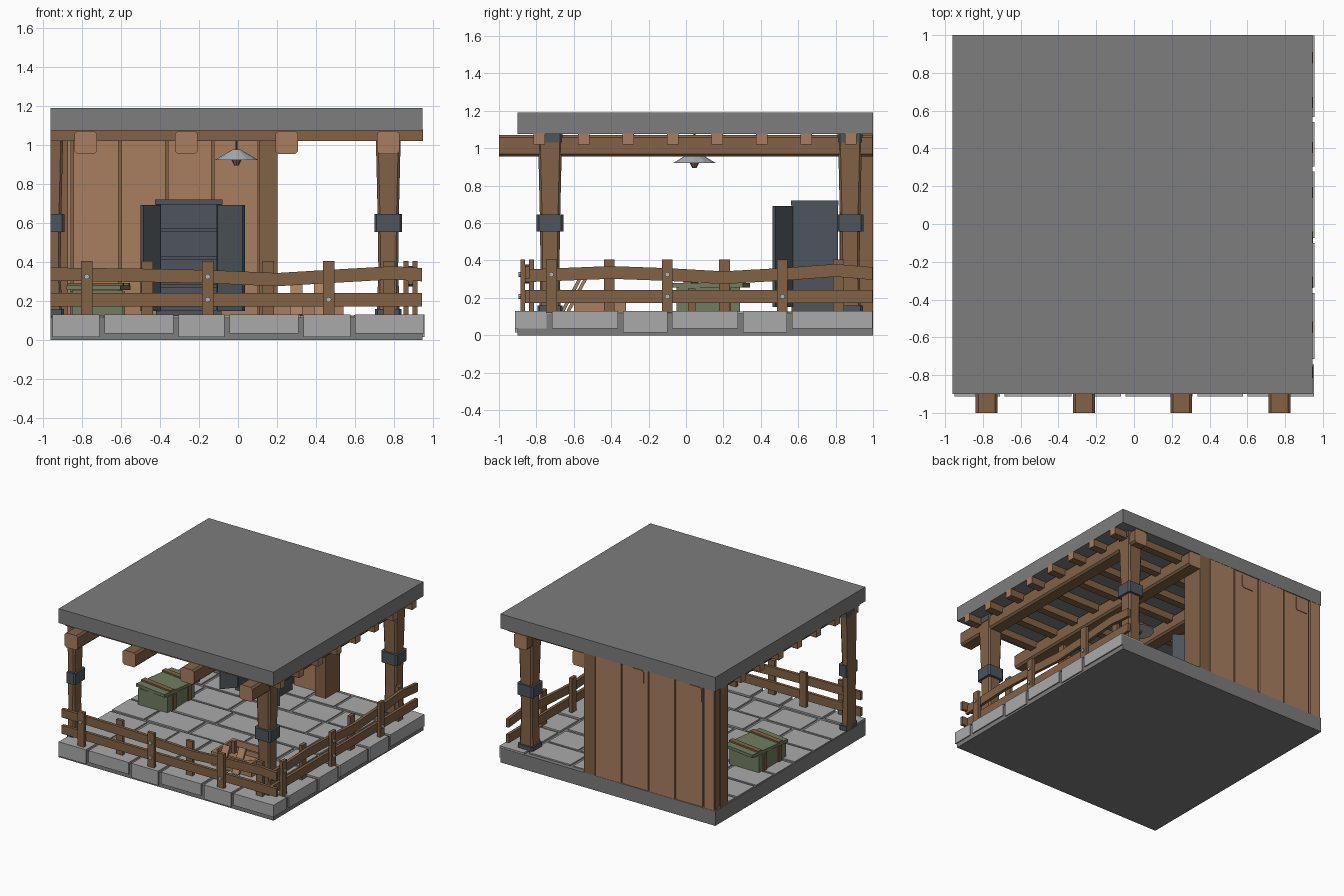
import bpy, bmesh, math, random
from mathutils import Matrix, Vector

if "Cube" in bpy.data.objects:
    bpy.data.objects.remove(bpy.data.objects["Cube"])

random.seed(4)


def material(name, rgb):
    m = bpy.data.materials.new(name)
    m.diffuse_color = (*rgb, 1)
    m.use_nodes = True
    m.node_tree.nodes["Principled BSDF"].inputs["Base Color"].default_value = m.diffuse_color
    return m


CONCRETE = material("grey concrete", (0.205, 0.205, 0.205))
STONE = material("pale stone", (0.40, 0.40, 0.40))
WOOD = material("brown wood", (0.225, 0.122, 0.062))
PLANK = material("light wood", (0.39, 0.21, 0.115))
METAL = material("dark metal", (0.075, 0.09, 0.105))
GREEN = material("faded green", (0.165, 0.205, 0.12))
STEEL = material("pale steel", (0.43, 0.46, 0.49))


def finish(name, bm, *mats):
    bmesh.ops.recalc_face_normals(bm, faces=bm.faces[:])
    me = bpy.data.meshes.new(name)
    bm.to_mesh(me)
    bm.free()
    for m in mats:
        me.materials.append(m)
    ob = bpy.data.objects.new(name, me)
    bpy.context.collection.objects.link(ob)
    return ob


def boxes(name, mat, *spans, bevel=0):
    """One object made of boxes, each given as (x0, x1, y0, y1, z0, z1)."""
    bm = bmesh.new()
    for x0, x1, y0, y1, z0, z1 in spans:
        mx = Matrix.Translation(((x0 + x1) / 2, (y0 + y1) / 2, (z0 + z1) / 2))
        bmesh.ops.create_cube(bm, size=1, matrix=mx @ Matrix.Diagonal((x1 - x0, y1 - y0, z1 - z0, 1)))
    if bevel:
        bmesh.ops.bevel(bm, geom=bm.edges[:], offset=bevel, segments=1, affect='EDGES')
    return finish(name, bm, mat)


def sweep(name, rings, *mats):
    """Skin a list of equal-length closed rings and cap both ends; caps take the last material."""
    bm = bmesh.new()
    vs = [[bm.verts.new(p) for p in r] for r in rings]
    n = len(rings[0])
    for a, b in zip(vs, vs[1:]):
        for i in range(n):
            bm.faces.new((a[i], a[(i + 1) % n], b[(i + 1) % n], b[i]))
    for cap in (vs[0], vs[-1]):
        bm.faces.new(cap).material_index = len(mats) - 1
    return finish(name, bm, *mats)


def octagon(w, h, c):
    return [(-w, c - h), (c - w, -h), (w - c, -h), (w, c - h),
            (w, h - c), (w - c, h), (c - w, h), (-w, h - c)]


def place(ob, loc, rot):
    ob.location = loc
    ob.rotation_euler = [math.radians(a) for a in rot]


# Floor slab and roof slab
boxes("floor_slab", CONCRETE, (-0.96, 0.945, -0.9, 1, 0, 0.117))
boxes("roof_slab", CONCRETE, (-0.96, 0.945, -0.9, 1, 1.075, 1.19))

# Edge stones along the front and right
fx = [(-0.951, -0.71), (-0.685, -0.33), (-0.305, -0.07), (-0.044, 0.31), (0.336, 0.577), (0.6, 0.953)]
ry = [(-0.716, -0.364), (-0.337, -0.1), (-0.075, 0.278), (0.305, 0.54), (0.567, 0.998)]
boxes("front_edge_stones", STONE, *[(a, b, -0.913, -0.745, 0.015 if i % 2 == 0 else 0.035, 0.13)
                                    for i, (a, b) in enumerate(fx)])
boxes("right_edge_stones", STONE, *[(0.74, 0.955, a, b, 0.035 if i % 2 == 0 else 0.015, 0.13)
                                    for i, (a, b) in enumerate(ry)])

# Paving in staggered rows
tiles = []
y = -0.72
while y < 0.95:
    y1 = min(y + 0.22, 0.99)
    x = -0.955
    while x < 0.68:
        x1 = x + random.uniform(0.22, 0.42)
        x1 = 0.715 if x1 > 0.6 else x1
        tiles.append((x, x1, y, y1, 0.1, random.uniform(0.122, 0.13)))
        x = x1 + 0.024
    y = y1 + 0.024
boxes("paving_stones", STONE, *tiles)

# Ceiling beams and rafters, with pale end grain
for i, x in enumerate((-0.78, -0.265, 0.25, 0.77)):
    o = octagon(0.058, 0.058, 0.014)
    sweep(f"ceiling_beam_{i}", [[(x + a, yy, 1.013 + b) for a, b in o] for yy in (-1, 0.998)], WOOD, PLANK)
for i in range(8):
    yc = -0.785 + i * 0.238
    o = [(-0.03, 1.02), (0.03, 1.02), (0.03, 1.078), (-0.03, 1.078)]
    sweep(f"rafter_{i}", [[(xx, yc + a, b) for a, b in o] for xx in (-0.96, 0.947)], WOOD, PLANK)


# Posts: waisted timber with metal collars; the left one is cut flush with the edge
def post(name, cx, cy, cut=-9):
    def ring(w, z, c):
        return [(max(cx + a, cut), cy + b, z) for a, b in octagon(w, w, c)]
    sweep(name, [ring(w, z, 0.012) for w, z in
                 ((0.058, 0.12), (0.051, 0.38), (0.054, 0.62), (0.064, 1.05))], WOOD)
    for part, w, z0, z1 in (("foot", 0.068, 0.12, 0.16), ("collar", 0.071, 0.555, 0.645), ("cap", 0.066, 1.03, 1.075)):
        sweep(f"{name}_{part}", [ring(w, z0, 0.012), ring(w, z1, 0.012)], METAL)


post("front_right_post", 0.77, -0.727)
post("back_right_post", 0.77, 0.877)
post("front_left_post", -0.96, -0.727, -0.96)

# Back wall of planks between two posts
edges = [-0.955, -0.85, -0.605, -0.365, -0.13, 0.11]
boxes("wall_backing", WOOD, (-0.95, 0.15, 0.91, 0.985, 0.11, 1.07))
boxes("wall_planks", PLANK, *[(a + 0.007, b - 0.007, 0.885 + 0.008 * (i % 2), 0.998 - 0.005 * (i % 2), 0.11, 1.075)
                              for i, (a, b) in enumerate(zip(edges, edges[1:]))])
boxes("wall_posts", WOOD, (0.107, 0.203, 0.82, 1, 0.11, 1.075), (-0.96, -0.87, 0.84, 0.935, 0.11, 1.075))


# Fences: two rails, posts alternating on each side, steel nails
def fence(name, along_x, outer, sign, top_line, posts):
    def p(s, d, z):
        q = outer - sign * d
        return (s, q, z) if along_x else (q, s, z)
    low = [(top_line[0][0], 0.207), (top_line[-1][0], 0.207)]
    for tag, line in (("upper", top_line), ("lower", low)):
        sweep(f"{name}_{tag}_rail", [[p(s, d, z + h) for d, h in
              ((0.024, -0.034), (0.048, -0.034), (0.048, 0.034), (0.024, 0.034))] for s, z in line], WOOD)
    for i, s in enumerate(posts):
        d0 = 0 if i % 2 == 0 else 0.047
        sweep(f"{name}_post_{i}", [[p(s + a, d0 + b, z) for a, b in
              ((-0.029, 0), (0.029, 0), (0.029, 0.026), (-0.029, 0.026))] for z in (0.12, 0.405)], WOOD)
        heights = {0: (0.325,), 2: (0.325, 0.207), 4: (0.207,)}.get(i, ())
        for k, z in enumerate(heights):
            sweep(f"{name}_nail_{i}_{k}", [[p(s + 0.014 * math.cos(t * math.pi / 4), d, z + 0.014 * math.sin(t * math.pi / 4))
                  for t in range(8)] for d in (-0.009, 0.01)], STEEL)


fence("front_fence", True, -0.886, -1,
      [(-0.96, 0.338), (-0.5, 0.332), (-0.15, 0.325), (0.2, 0.31), (0.5, 0.328), (0.8, 0.345), (0.943, 0.335)],
      (-0.775, -0.465, -0.155, 0.155, 0.465, 0.775))
fence("right_fence", False, 0.92, 1,
      [(-0.86, 0.318), (-0.4, 0.336), (-0.1, 0.325), (0.2, 0.308), (0.5, 0.325), (0.8, 0.347), (0.998, 0.33)],
      (-0.72, -0.41, -0.1, 0.205, 0.515, 0.815))

# Open metal cabinet with shelves
boxes("cabinet_body", METAL,
      (-0.42, -0.395, 0.57, 0.81, 0.125, 0.7), (-0.11, -0.085, 0.57, 0.81, 0.125, 0.7),
      (-0.42, -0.085, 0.79, 0.812, 0.125, 0.7), (-0.425, -0.08, 0.562, 0.815, 0.695, 0.72),
      (-0.42, -0.085, 0.565, 0.81, 0.125, 0.155),
      *[(-0.4, -0.1, 0.6, 0.8, z, z + 0.018) for z in (0.27, 0.41, 0.555)])
for name, hinge, tip in (("left", (-0.405, 0.57), (-0.492, 0.47)), ("right", (-0.1, 0.57), (0.03, 0.47))):
    dx, dy = tip[0] - hinge[0], tip[1] - hinge[1]
    door = boxes(f"cabinet_{name}_door", METAL, (0, math.hypot(dx, dy), -0.01, 0.01, 0.15, 0.692))
    place(door, (*hinge, 0), (0, 0, math.degrees(math.atan2(dy, dx))))

# Green chest with skewed lid and wooden straps
boxes("chest_body", GREEN, (-0.85, -0.59, -0.05, 0.29, 0.12, 0.255))
boxes("chest_side_straps", WOOD, *[(-0.86, -0.58, y, y + 0.04, 0.12, 0.25) for y in (0.01, 0.2)])
lid = boxes("chest_lid", GREEN, (-0.14, 0.14, -0.19, 0.19, -0.012, 0.012))
straps = boxes("chest_lid_straps", WOOD, *[(-0.145, 0.145, y, y + 0.042, 0.01, 0.024) for y in (-0.13, 0.09)])
for ob in (lid, straps):
    place(ob, (-0.715, 0.135, 0.268), (0, 0, -8))

# Open wooden crate with loose boards leaning on it
x0, x1, y0, y1 = 0.18, 0.54, -0.6, -0.32
boxes("crate_sides", PLANK,
      *[s for z in (0.13, 0.187) for s in (
          (x0, x1, y0, y0 + 0.018, z, z + 0.05), (x0, x1, y1 - 0.018, y1, z, z + 0.05),
          (x0, x0 + 0.018, y0, y1, z, z + 0.05), (x1 - 0.018, x1, y0, y1, z, z + 0.05))],
      (x0, x1, y0, y1, 0.125, 0.14))
boxes("crate_corners", WOOD, *[(x, x + 0.03, y, y + 0.03, 0.125, 0.237)
                               for x in (x0 + 0.015, x1 - 0.045) for y in (y0 + 0.015, y1 - 0.045)])
for i in range(2):
    board = boxes(f"leaning_board_{i}", PLANK, (-0.03, 0.03, -0.009, 0.009, 0, 0.2))
    place(board, (0.3 + 0.12 * i, -0.66 + 0.03 * i, 0.128), (-28, 0, 0))


# Hanging lamp: rod, shade, bulb
def cone(name, mat, r1, r2, z0, z1, n=12):
    bm = bmesh.new()
    bmesh.ops.create_cone(bm, cap_ends=True, segments=n, radius1=r1, radius2=r2, depth=z1 - z0,
                          matrix=Matrix.Translation((-0.008, 0.045, (z0 + z1) / 2)))
    return finish(name, bm, mat)


cone("lamp_rod", METAL, 0.006, 0.006, 0.97, 1.075, 6)
cone("lamp_shade", STEEL, 0.113, 0.02, 0.922, 0.977)
cone("lamp_bulb", WOOD, 0.012, 0.026, 0.895, 0.924, 8)
